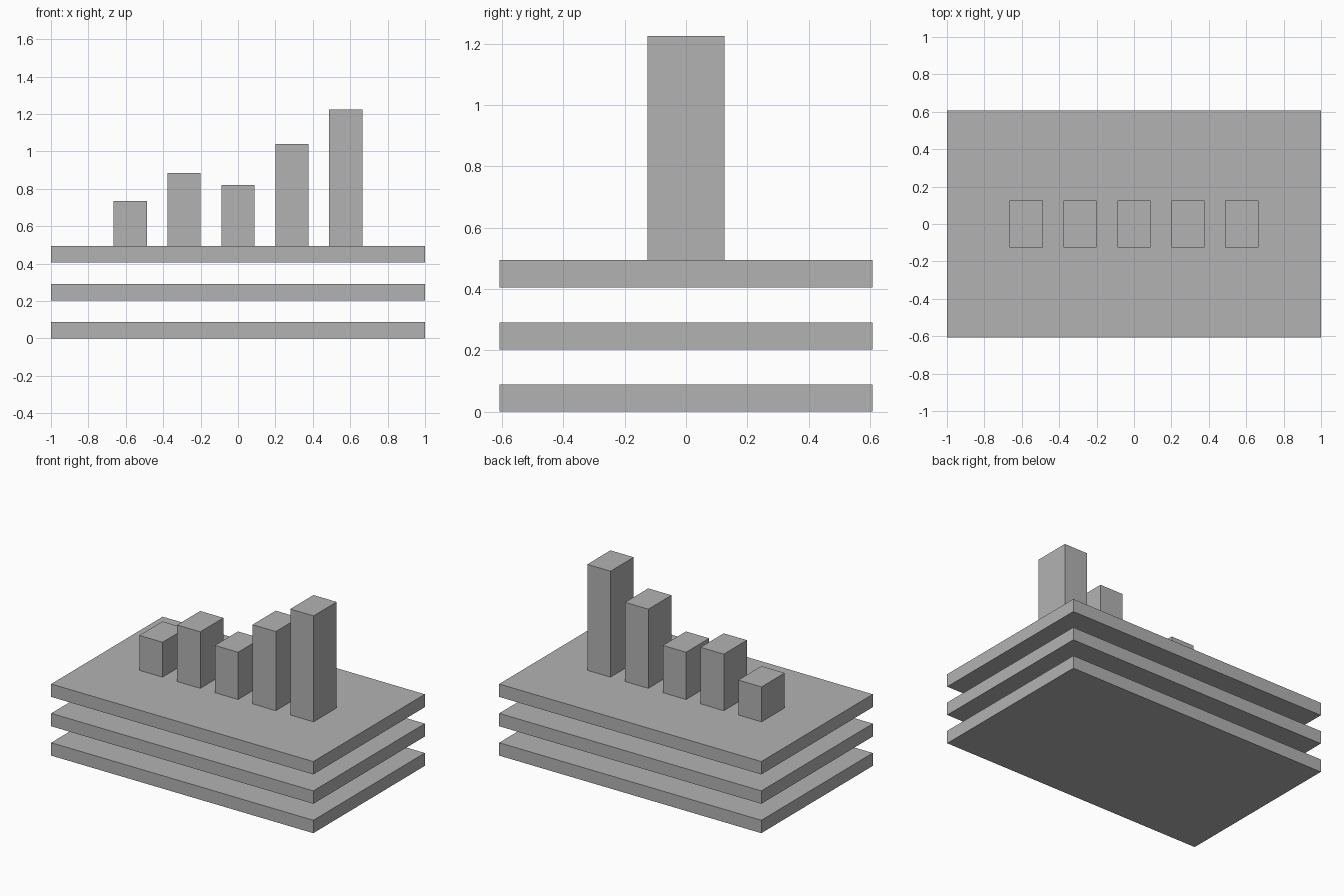
import bpy

# Remove the default object
default = bpy.data.objects.get("Cube")
if default:
    bpy.data.objects.remove(default, do_unlink=True)

# Single flat material
grey = bpy.data.materials.new("plain_grey")
grey.use_nodes = True
colour = (0.45, 0.45, 0.45, 1.0)
grey.diffuse_color = colour
grey.node_tree.nodes["Principled BSDF"].inputs["Base Color"].default_value = colour


def box(name, x, width, depth, bottom, top):
    """Flat-faced box centred on y = 0, given its z range."""
    bpy.ops.mesh.primitive_cube_add(size=1, location=(x, 0, (bottom + top) / 2))
    obj = bpy.context.object
    obj.name = name
    obj.scale = (width, depth, top - bottom)
    bpy.ops.object.transform_apply(location=False, rotation=False, scale=True)
    obj.data.materials.append(grey)
    return obj


# Three stacked slabs with open gaps
SLAB_THICKNESS, SLAB_PITCH = 0.089, 0.2025
for i, level in enumerate(("lower", "middle", "upper")):
    base = i * SLAB_PITCH
    box(level + "_slab", 0, 2.0, 1.215, base, base + SLAB_THICKNESS)

# Row of bars standing on the upper slab
deck = 2 * SLAB_PITCH + SLAB_THICKNESS
BAR_PITCH = 0.288
for i, top in enumerate((0.735, 0.884, 0.82, 1.04, 1.225)):
    box(f"chart_bar_{i + 1}", (i - 2) * BAR_PITCH, 0.177, 0.252, deck, top)
